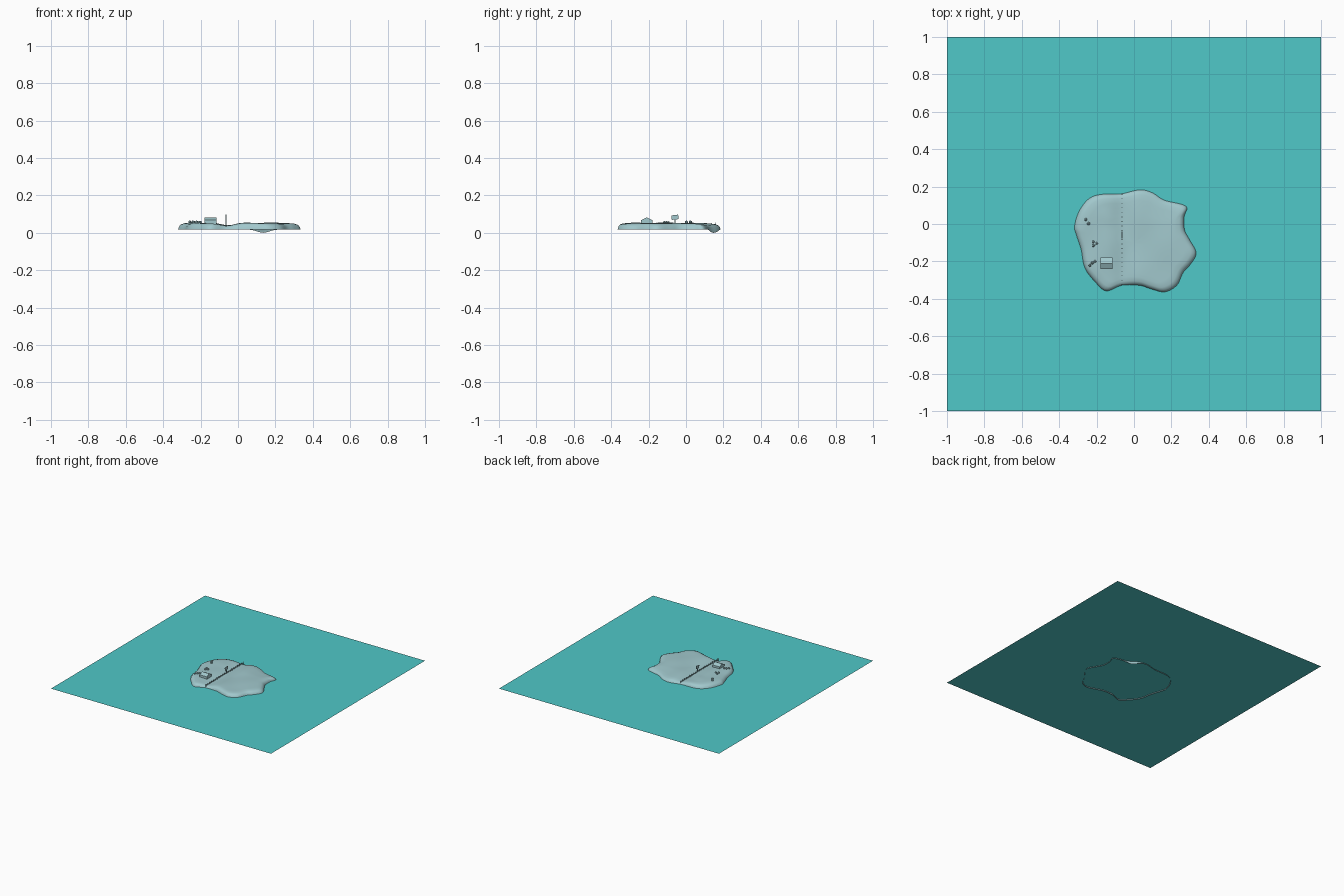
import bpy, bmesh, math
from mathutils import Vector, Matrix

if "Cube" in bpy.data.objects:
    bpy.data.objects.remove(bpy.data.objects["Cube"])


def material(name, rgb):
    m = bpy.data.materials.new(name)
    m.diffuse_color = (*rgb, 1)
    m.use_nodes = True
    m.node_tree.nodes["Principled BSDF"].inputs["Base Color"].default_value = m.diffuse_color
    return m


WATER = material("turquoise water", (0.08, 0.58, 0.58))
LAND = material("pale blue grey", (0.36, 0.58, 0.61))


def make(name, bm, mat):
    bmesh.ops.recalc_face_normals(bm, faces=bm.faces)
    me = bpy.data.meshes.new(name)
    bm.to_mesh(me)
    bm.free()
    ob = bpy.data.objects.new(name, me)
    bpy.context.collection.objects.link(ob)
    me.materials.append(mat)
    return ob


def box(bm, centre, size, rot=0.0):
    mat = Matrix.Translation(centre) @ Matrix.Rotation(rot, 4, 'X') @ Matrix.Diagonal((*size, 1))
    bmesh.ops.create_cube(bm, size=1, matrix=mat)


# Water sheet
bm = bmesh.new()
bmesh.ops.create_grid(bm, x_segments=1, y_segments=1, size=1, matrix=Matrix.Translation((0, 0, 0.025)))
water = make("water", bm, WATER)
if water.data.polygons[0].normal.z < 0:
    water.data.flip_normals()

# Island coastline, seen from above
COAST = [(.03, .185), (.10, .17), (.165, .13), (.28, .097), (.27, .04), (.272, -.03),
         (.30, -.085), (.335, -.155), (.305, -.215), (.265, -.26), (.23, -.33),
         (.165, -.365), (.095, -.35), (.03, -.33), (-.065, -.33), (-.15, -.36),
         (-.21, -.31), (-.265, -.235), (-.285, -.135), (-.31, -.06), (-.32, -.01),
         (-.295, .07), (-.245, .135), (-.18, .16), (-.075, .163)]


def smooth_loop(pts, steps):
    out, n = [], len(pts)
    for i in range(n):
        a, b, c, d = (Vector(pts[(i + k) % n]) for k in (-1, 0, 1, 2))
        for s in range(steps):
            t = s / steps
            out.append(0.5 * (2 * b + (c - a) * t + (2 * a - 5 * b + 4 * c - d) * t * t
                              + (3 * b - a - 3 * c + d) * t ** 3))
    return out


def height(x, y):
    z = 0.052 - 0.013 * math.exp(-((x + 0.055) / 0.05) ** 2)
    z += 0.0025 * math.sin(21 * x + 1) * math.sin(19 * y + 0.5)
    z += 0.004 * math.exp(-((x + 0.15) ** 2 + (y - 0.04) ** 2) / 0.0015)
    return z - 0.012 * max(0, min(1, (y - 0.02) / 0.15)) * (x > 0) * min(1, abs(x) / 0.1)


# Island: rings shrinking from the shore to the middle
bm = bmesh.new()
centre = Vector((0, -0.1))
coast = smooth_loop(COAST, 5)
rings = []
for t, lift in [(1, None), (.985, .4), (.955, .75), (.9, .95)] + [(.8 - .1 * i, 1) for i in range(8)]:
    ring = []
    for p in coast:
        q = centre + (p - centre) * t
        if lift is None:
            z = 0.018
            if q.y > 0.05:
                z -= 0.018 * math.exp(-((q.x - 0.135) / 0.045) ** 2)
        else:
            z = 0.02 + (height(*q) - 0.02) * lift
        ring.append(bm.verts.new((q.x, q.y, z)))
    rings.append(ring)
n = len(coast)
for a, b in zip(rings, rings[1:]):
    for i in range(n):
        bm.faces.new((a[i], a[(i + 1) % n], b[(i + 1) % n], b[i]))
mid = bm.verts.new((*centre, height(*centre)))
for i in range(n):
    bm.faces.new((rings[-1][i], rings[-1][(i + 1) % n], mid))
island = make("island", bm, LAND)
if island.data.polygons[-1].normal.z < 0:
    island.data.flip_normals()
bpy.context.view_layer.objects.active = island
island.select_set(True)
bpy.ops.object.shade_smooth_by_angle(angle=math.radians(40))

# Hut with a low gabled roof
bm = bmesh.new()
profile = [(-.24, .045), (-.24, .068), (-.21, .083), (-.18, .068), (-.18, .045)]
face = bm.faces.new([bm.verts.new((-.18, y, z)) for y, z in profile])
ext = bmesh.ops.extrude_face_region(bm, geom=[face])
bmesh.ops.translate(bm, vec=(.065, 0, 0), verts=[v for v in ext["geom"] if isinstance(v, bmesh.types.BMVert)])
make("hut", bm, LAND)

# Low fence across the island
X = -0.064
bm = bmesh.new()
ys = [-0.325 + 0.0242 * i for i in range(21)]
for y in ys:
    box(bm, (X, y, height(X, y) + 0.004), (.004, .004, .02))
for y0, y1 in zip(ys, ys[1:]):
    y = (y0 + y1) / 2
    box(bm, (X, y, height(X, y) + 0.006), (.002, y1 - y0, .004))
make("fence", bm, LAND)

# Sign board on a post
bm = bmesh.new()
box(bm, (X, -.059, .083), (.004, .037, .024), 0.12)
box(bm, (X, -.059, .057), (.004, .004, .04))
make("sign", bm, LAND)

# Groups of small boulders
bm = bmesh.new()
for x, y, r in [(-.258, .024, .009), (-.243, .002, .009),
                (-.218, -.095, .008), (-.2, -.104, .008), (-.217, -.115, .009),
                (-.236, -.222, .008), (-.222, -.208, .009), (-.208, -.2, .008)]:
    bmesh.ops.create_icosphere(bm, subdivisions=1, radius=r,
                               matrix=Matrix.Translation((x, y, height(x, y) + 0.004)))
make("boulders", bm, LAND)
